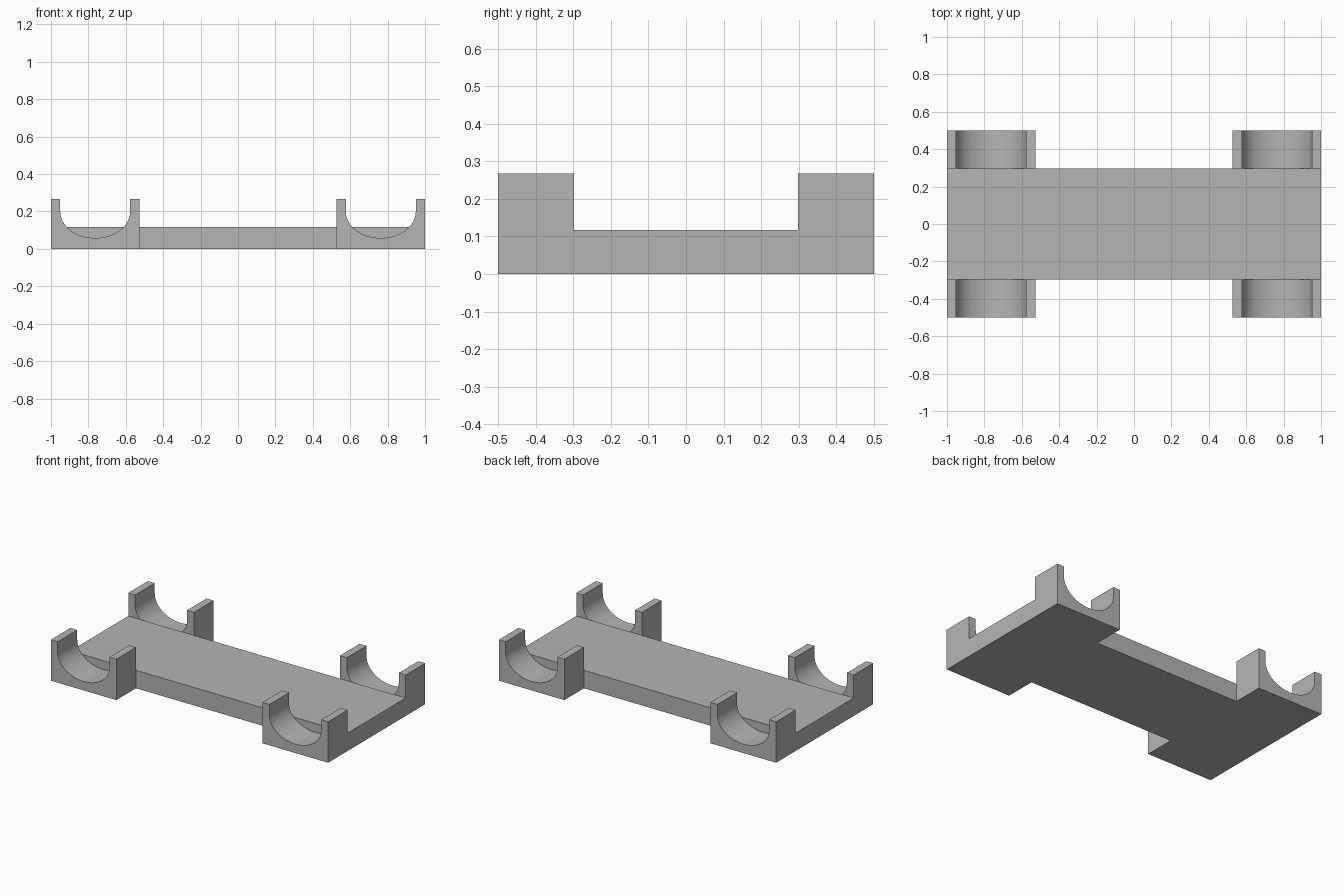
import bpy
import bmesh
from math import cos, sin, pi, radians
from mathutils import Vector

default = bpy.data.objects.get("Cube")
if default:
    bpy.data.objects.remove(default, do_unlink=True)

# Overall sizes
PLATE_TOP = 0.117
CLIP_TOP = 0.267
INNER_Y, OUTER_Y = 0.298, 0.5
CLIP_X, CLIP_HALF = 0.7635, 0.2365
HOLE_HALF, HOLE_DEPTH, HOLE_Z = 0.187, 0.142, 0.2
ARC_STEPS = 32

grey = bpy.data.materials.new("plain grey")
grey.use_nodes = True
colour = (0.46, 0.46, 0.46, 1)
grey.diffuse_color = colour
grey.node_tree.nodes["Principled BSDF"].inputs["Base Color"].default_value = colour


def extrude_profile(name, points, y0, y1):
    """Extrude an x-z outline along y into a closed solid."""
    bm = bmesh.new()
    face = bm.faces.new([bm.verts.new((x, y0, z)) for x, z in points])
    result = bmesh.ops.extrude_face_region(bm, geom=[face], use_keep_orig=True)
    moved = [g for g in result["geom"] if isinstance(g, bmesh.types.BMVert)]
    bmesh.ops.translate(bm, verts=moved, vec=Vector((0, y1 - y0, 0)))
    bmesh.ops.recalc_face_normals(bm, faces=bm.faces)
    mesh = bpy.data.meshes.new(name)
    bm.to_mesh(mesh)
    bm.free()
    mesh.materials.append(grey)
    obj = bpy.data.objects.new(name, mesh)
    bpy.context.collection.objects.link(obj)
    return obj


# Flat base plate
extrude_profile("base_plate",
                [(-1, 0), (1, 0), (1, PLATE_TOP), (-1, PLATE_TOP)],
                -INNER_Y, INNER_Y)


# Open cradle outline: square block with a rounded trough
def cradle_outline(cx):
    left, right = cx - CLIP_HALF, cx + CLIP_HALF
    points = [(left, CLIP_TOP), (left, 0), (right, 0), (right, CLIP_TOP),
              (cx + HOLE_HALF, CLIP_TOP)]
    for i in range(ARC_STEPS + 1):
        a = pi * i / ARC_STEPS
        points.append((cx + HOLE_HALF * cos(a), HOLE_Z - HOLE_DEPTH * sin(a)))
    points.append((cx - HOLE_HALF, CLIP_TOP))
    return points


# Four corner cradles
bpy.ops.object.select_all(action="DESELECT")
for side, sx in (("left", 1), ("right", -1)):
    for end, sy in (("front", -1), ("back", 1)):
        cradle = extrude_profile(f"{end}_{side}_cradle",
                                 cradle_outline(sx * CLIP_X),
                                 sy * INNER_Y, sy * OUTER_Y)
        cradle.select_set(True)
        bpy.context.view_layer.objects.active = cradle
bpy.ops.object.shade_smooth_by_angle(angle=radians(30))
